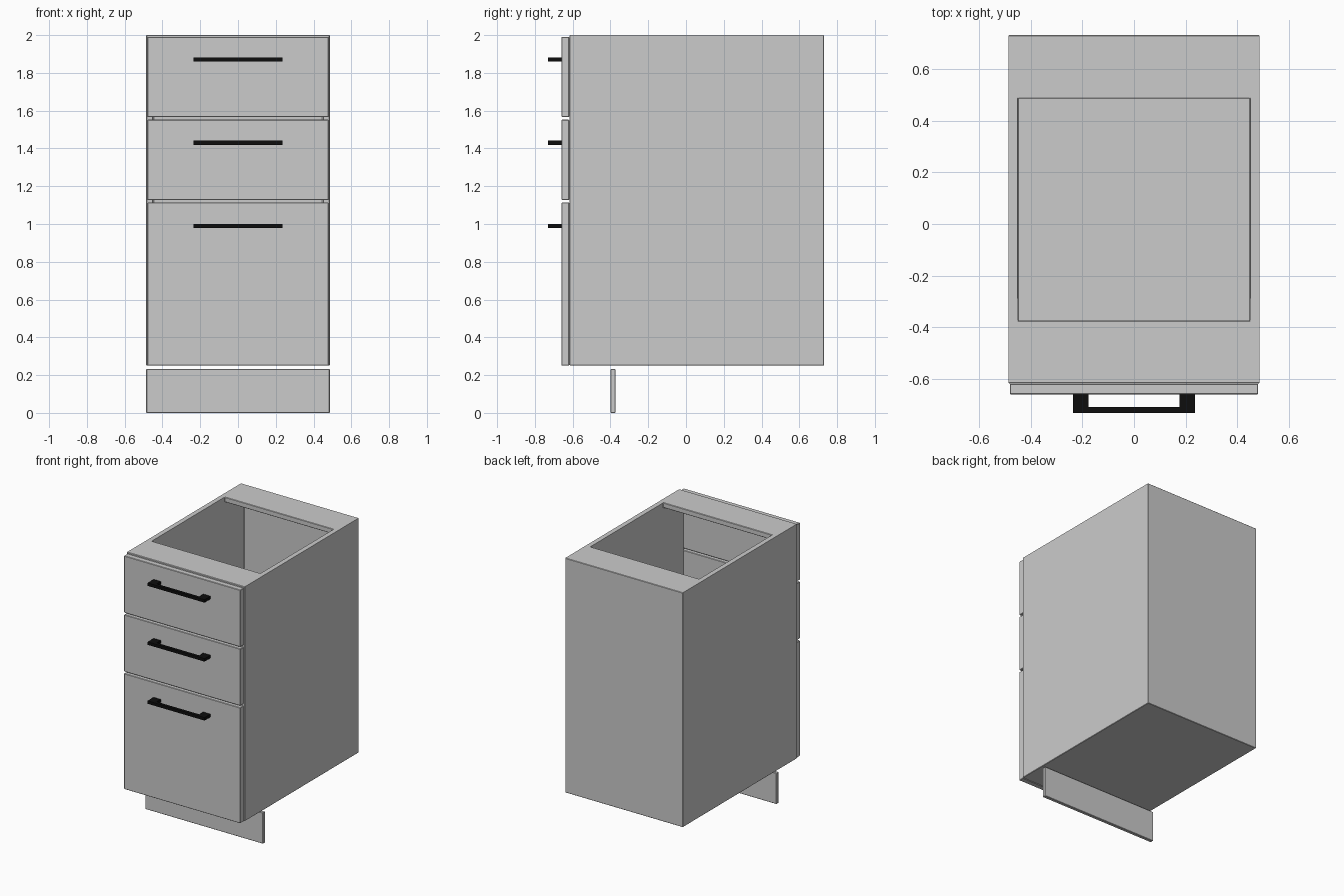
import bpy, bmesh

if "Cube" in bpy.data.objects:
    bpy.data.objects.remove(bpy.data.objects["Cube"])

black = bpy.data.materials.new("black_metal")
black.diffuse_color = (0.004, 0.004, 0.004, 1)
black.use_nodes = True
black.node_tree.nodes["Principled BSDF"].inputs["Base Color"].default_value = black.diffuse_color


def mesh_object(name, bm):
    bmesh.ops.recalc_face_normals(bm, faces=bm.faces[:])
    me = bpy.data.meshes.new(name)
    bm.to_mesh(me)
    bm.free()
    ob = bpy.data.objects.new(name, me)
    bpy.context.collection.objects.link(ob)
    return ob


def box(name, x, y, z, bevel=0.0):
    bm = bmesh.new()
    bmesh.ops.create_cube(bm, size=1)
    for v in bm.verts:
        for i, (lo, hi) in enumerate((x, y, z)):
            v.co[i] = lo if v.co[i] < 0 else hi
    ob = mesh_object(name, bm)
    if bevel:
        add_bevel(ob, bevel)
    return ob


def add_bevel(ob, width):
    m = ob.modifiers.new("edge", 'BEVEL')
    m.width = width
    m.segments = 1
    m.limit_method = 'ANGLE'


def cut(ob, x, y, z):
    cutter = box("cutter", x, y, z)
    m = ob.modifiers.new("cut", 'BOOLEAN')
    m.operation = 'DIFFERENCE'
    m.solver = 'EXACT'
    m.object = cutter
    cutter.hide_render = True
    cutter.hide_set(True)


def handle(name, z):
    # U-shaped outline in plan, extruded upwards
    outline = [(-.235, -.66), (-.235, -.73), (.235, -.73), (.235, -.66),
               (.175, -.66), (.175, -.707), (-.175, -.707), (-.175, -.66)]
    bm = bmesh.new()
    face = bm.faces.new([bm.verts.new((x, y, z - .011)) for x, y in outline])
    ext = bmesh.ops.extrude_face_region(bm, geom=[face])["geom"]
    bmesh.ops.translate(bm, vec=(0, 0, .022),
                        verts=[g for g in ext if isinstance(g, bmesh.types.BMVert)])
    ob = mesh_object(name, bm)
    ob.data.materials.append(black)


# carcass: open at the front, with an access opening between the top rails
carcass = box("carcass", (-.486, .486), (-.616, .731), (.25, 2))
cut(carcass, (-.449, .449), (-.8, .716), (.287, 1.963))
cut(carcass, (-.449, .449), (-.374, .485), (1.8, 2.2))
add_bevel(carcass, .003)

# drawer fronts with handles
for label, z0, z1, hz in (("top", 1.566, 1.991, 1.87),
                          ("middle", 1.127, 1.552, 1.43),
                          ("bottom", .25, 1.113, .99)):
    box(label + "_drawer_front", (-.48, .48), (-.659, -.618), (z0, z1), .003)
    handle(label + "_handle", hz)

# recessed kick board
box("kick_board", (-.486, .486), (-.4, -.374), (0, .232), .003)
